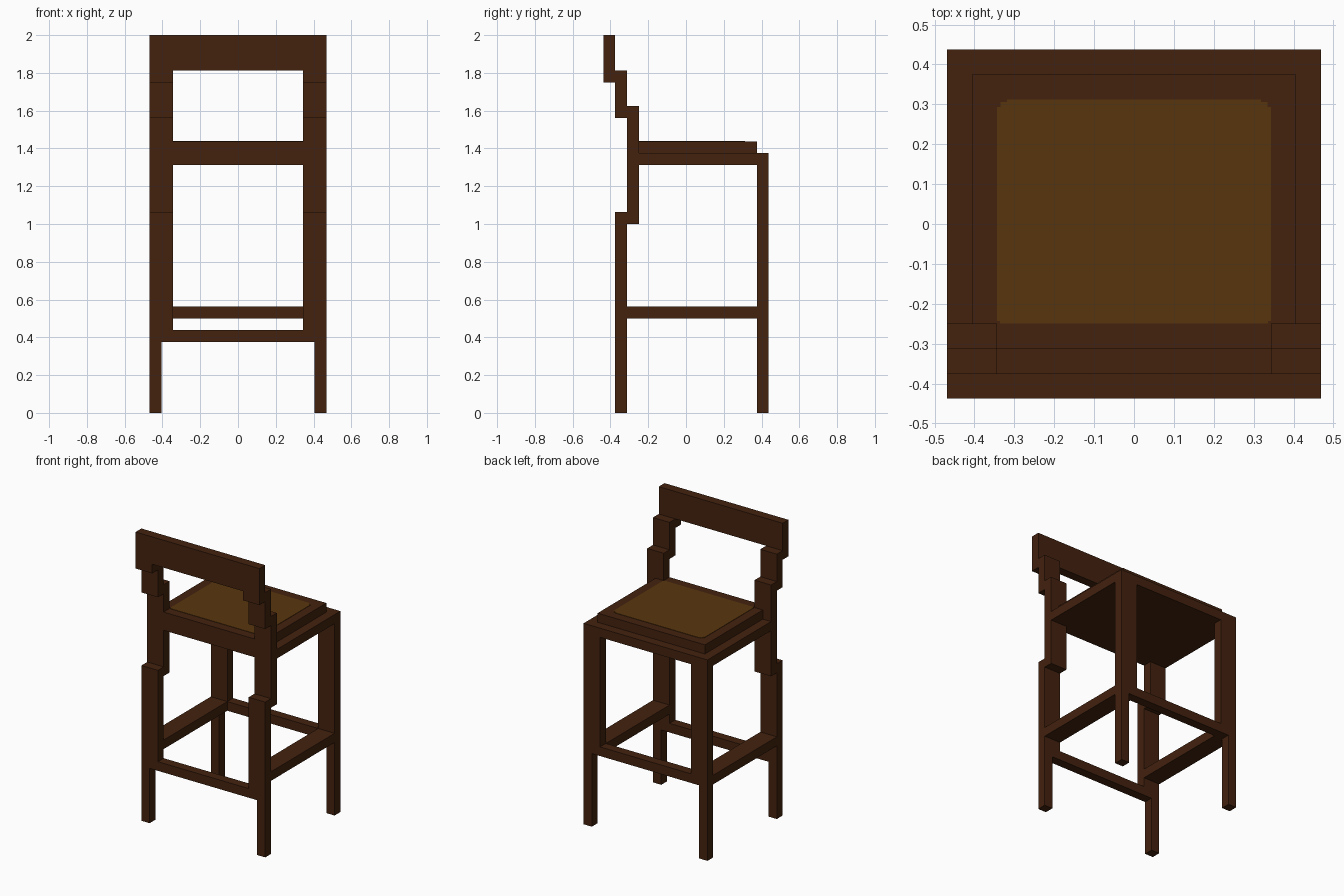
import bpy
import bmesh
from mathutils import Vector

default = bpy.data.objects.get("Cube")
if default:
    bpy.data.objects.remove(default, do_unlink=True)

U = 1 / 16          # building unit
OUT = 7.5           # outer half width, in units
INN = 5.5           # inner edge of the posts


def make_material(name, rgb):
    mat = bpy.data.materials.new(name)
    mat.use_nodes = True
    color = (*rgb, 1)
    mat.diffuse_color = color
    bsdf = mat.node_tree.nodes["Principled BSDF"]
    bsdf.inputs["Base Color"].default_value = color
    bsdf.inputs["Roughness"].default_value = 0.8
    return mat


wood = make_material("dark wood", (0.056, 0.016, 0.0045))
padding = make_material("tan upholstery", (0.098, 0.036, 0.004))


def prism(name, outline, low, high, axis="y", mat=wood, mirror=False):
    """Extrude an outline (xz along y, or xy along z), measured in units."""
    bm = bmesh.new()
    if axis == "y":
        points = [Vector((a, low, b)) * U for a, b in outline]
        shift = Vector((0, high - low, 0)) * U
    else:
        points = [Vector((a, b, low)) * U for a, b in outline]
        shift = Vector((0, 0, high - low)) * U
    face = bm.faces.new([bm.verts.new(p) for p in points])
    grown = bmesh.ops.extrude_face_region(bm, geom=[face])["geom"]
    bmesh.ops.translate(bm, vec=shift, verts=[g for g in grown if isinstance(g, bmesh.types.BMVert)])
    bmesh.ops.recalc_face_normals(bm, faces=bm.faces)
    mesh = bpy.data.meshes.new(name)
    bm.to_mesh(mesh)
    bm.free()
    mesh.materials.append(mat)
    obj = bpy.data.objects.new(name, mesh)
    bpy.context.collection.objects.link(obj)
    if mirror:
        obj.modifiers.new("Mirror", "MIRROR").use_mirror_merge = False
    return obj


def box(name, x, y, z, mirror=False):
    outline = [(x[0], z[0]), (x[1], z[0]), (x[1], z[1]), (x[0], z[1])]
    return prism(name, outline, *y, mirror=mirror)


def leg(name, y, step, top):
    """Pair of legs, narrow below the step and wider above it."""
    outline = [(OUT - 1, 0), (OUT, 0), (OUT, top), (INN, top), (INN, step), (OUT - 1, step)]
    prism(name, outline, y, y + 1, mirror=True)


# Legs and stretchers
leg("front_legs", -6, 6, 17)
leg("rear_legs", 6, 8, 22)
box("front_stretcher", (-INN, INN), (-6, -5), (6, 7))
box("rear_stretcher", (-INN, INN), (6, 7), (8, 9))
box("side_stretchers", (INN, OUT), (-5, 6), (8, 9), mirror=True)

# Stepped back posts and top rail with dropped ends
box("lower_back_posts", (INN, OUT), (-5, -4), (16, 26), mirror=True)
box("upper_back_posts", (INN, OUT), (-6, -5), (25, 29), mirror=True)
prism("top_rail", [(-OUT, 28), (-INN, 28), (-INN, 29), (INN, 29),
                   (INN, 28), (OUT, 28), (OUT, 32), (-OUT, 32)], -7, -6)

# Seat
box("seat_base", (-OUT, OUT), (-4, 6), (21, 22))
box("seat_rear_rail", (-INN, INN), (6, 7), (21, 22))
box("seat_front_rail", (-INN, INN), (-5, -4), (21, 23))
box("seat_top", (1 - OUT, OUT - 1), (-4, 6), (22, 23))

# Upholstered panel with notched corners
half = [(5.38, -4), (5.38, -3.9), (INN, -3.9), (INN, 4.7), (5.35, 4.7),
        (5.35, 4.9), (5.1, 4.9), (5.1, 5)]
panel = half + [(-x, y) for x, y in reversed(half)]
prism("seat_panel", panel, 23, 23.04, axis="z", mat=padding)
